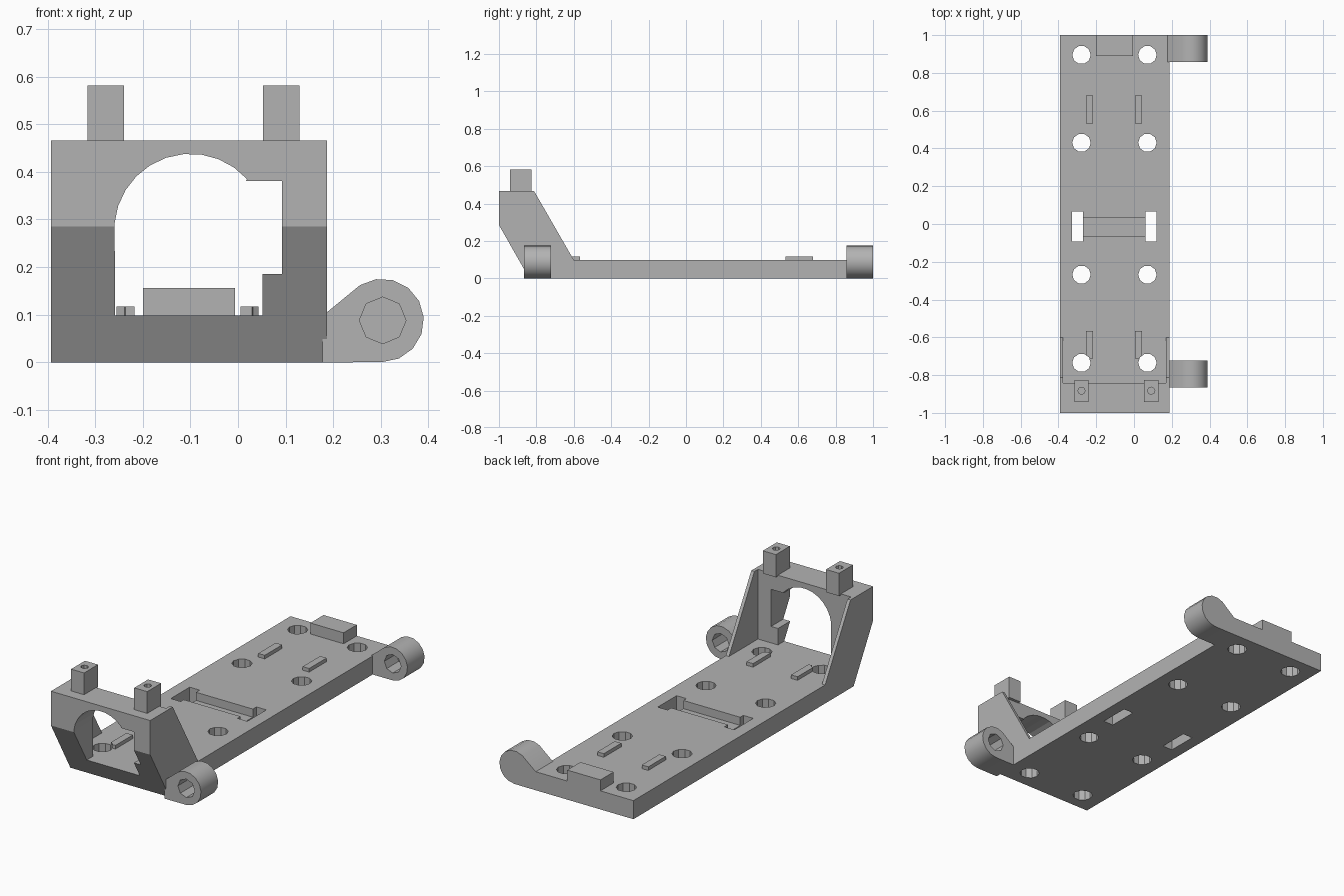
import bpy, bmesh
from math import sin, cos, radians, tau
from mathutils import Vector

cube = bpy.data.objects.get("Cube")
if cube:
    bpy.data.objects.remove(cube, do_unlink=True)

grey = bpy.data.materials.new("plain grey")
grey.use_nodes = True
grey.diffuse_color = (0.45, 0.45, 0.45, 1)
grey.node_tree.nodes["Principled BSDF"].inputs["Base Color"].default_value = (0.45, 0.45, 0.45, 1)


def prism(name, points, axis, lo, hi):
    """Extrude a 2D outline along an axis: x takes (y, z), y takes (x, z), z takes (x, y)."""
    place = {"x": lambda a, b, t: (t, a, b),
             "y": lambda a, b, t: (a, t, b),
             "z": lambda a, b, t: (a, b, t)}[axis]
    bm = bmesh.new()
    face = bm.faces.new([bm.verts.new(place(a, b, lo)) for a, b in points])
    moved = bmesh.ops.extrude_face_region(bm, geom=[face])["geom"]
    bmesh.ops.translate(bm, verts=[v for v in moved if isinstance(v, bmesh.types.BMVert)],
                        vec=Vector(place(0, 0, hi - lo)))
    bmesh.ops.recalc_face_normals(bm, faces=bm.faces)
    mesh = bpy.data.meshes.new(name)
    bm.to_mesh(mesh)
    bm.free()
    mesh.materials.append(grey)
    obj = bpy.data.objects.new(name, mesh)
    bpy.context.collection.objects.link(obj)
    return obj


def box(name, x0, x1, y0, y1, z0, z1):
    return prism(name, [(x0, y0), (x1, y0), (x1, y1), (x0, y1)], "z", z0, z1)


def arc(cx, cy, r, start, end, steps):
    angles = [radians(start + (end - start) * i / steps) for i in range(steps + 1)]
    return [(cx + r * cos(a), cy + r * sin(a)) for a in angles]


def ring(cx, cy, r, sides):
    return arc(cx, cy, r, 0, 360, sides)[:-1]


def cut(target, cutters):
    bpy.context.view_layer.objects.active = target
    for c in cutters:
        mod = target.modifiers.new("cut", "BOOLEAN")
        mod.operation, mod.solver, mod.object = "DIFFERENCE", "EXACT", c
        bpy.ops.object.modifier_apply(modifier=mod.name)


def discard(cutters):
    for c in cutters:
        bpy.data.objects.remove(c, do_unlink=True)


LEFT, RIGHT, DECK, TOP = -0.393, 0.187, 0.098, 0.466
HOLE_X = (-0.278, 0.071)

# Deck and upright front frame, one side profile
body = prism("deck_and_frame", [(1, 0), (1, DECK), (-0.842, DECK), (-0.842, TOP),
                                (-1, TOP), (-1, 0.285), (-0.838, 0)], "x", LEFT, RIGHT)

# Round mounting holes
holes = [prism("hole_cutter", ring(x, y, 0.049, 10), "z", -0.1, 0.2)
         for x in HOLE_X for y in (0.895, 0.43, -0.268, -0.735)]

# Strap slots joined by a shallow channel
slots = [box("slot_cutter", x, x + 0.058, -0.093, 0.065, -0.1, 0.2) for x in (-0.328, 0.062)]
slots.append(box("channel_cutter", -0.3, 0.09, -0.067, 0.035, 0.055, 0.2))

# Arched opening with a side notch
outline = [(-0.258, DECK), (0.052, DECK), (0.052, 0.185), (0.092, 0.185), (0.092, 0.381), (0.017, 0.381)]
outline += arc(-0.1, 0.278, 0.16, 42, 175, 10)
opening = prism("opening_cutter", outline, "y", -1.1, -0.8)
cut(body, holes + slots + [opening])

# Thin side gussets behind the frame
for name, x in (("right_gusset", LEFT), ("left_gusset", RIGHT - 0.018)):
    prism(name, [(-0.85, DECK - 0.01), (-0.6, DECK - 0.01), (-0.6, DECK),
                 (-0.812, TOP), (-0.85, TOP)], "x", x, x + 0.018)

# Screw posts on the frame
for name, x in zip(("right_post", "left_post"), HOLE_X):
    x += 0.02 if x > 0 else 0
    post = box(name, x - 0.038, x + 0.038, -0.942, -0.826, TOP - 0.005, 0.581)
    pilot = prism("pilot_cutter", ring(x, -0.883, 0.019, 8), "z", 0.48, 0.7)
    cut(post, [pilot])
    discard([pilot])

# Low locating ribs on the deck
for end, y in (("front", -0.713), ("back", 0.533)):
    for side, x in (("right", -0.255), ("left", 0.005)):
        rib = box(f"{end}_{side}_rib", x, x + 0.038, y, y + 0.146, DECK - 0.01, 0.117)
        if end == "front":
            cut(rib, holes)

# Stop block at the back edge
box("back_stop", -0.2, -0.006, 0.89, 1, DECK - 0.01, 0.156)

# Hinge lugs: the front one is bored through, the back one is blind
for name, y0, y1, depth in (("front_lug", -0.866, -0.723, 0.3), ("back_lug", 0.857, 1, 0.1)):
    profile = [(0.178, 0), (0.24, 0)] + arc(0.303, 0.088, 0.0875, -90, 122, 9) + [(0.188, 0.106), (0.178, DECK)]
    lug = prism(name, profile, "y", y0, y1)
    bore = prism("bore_cutter", ring(0.304, 0.088, 0.049, 8), "y", y0 - 0.1, y0 + depth)
    cut(lug, [bore])
    discard([bore])
    bpy.ops.object.select_all(action="DESELECT")
    lug.select_set(True)
    bpy.context.view_layer.objects.active = lug
    bpy.ops.object.shade_smooth_by_angle(angle=radians(30))

discard(holes + slots + [opening])
